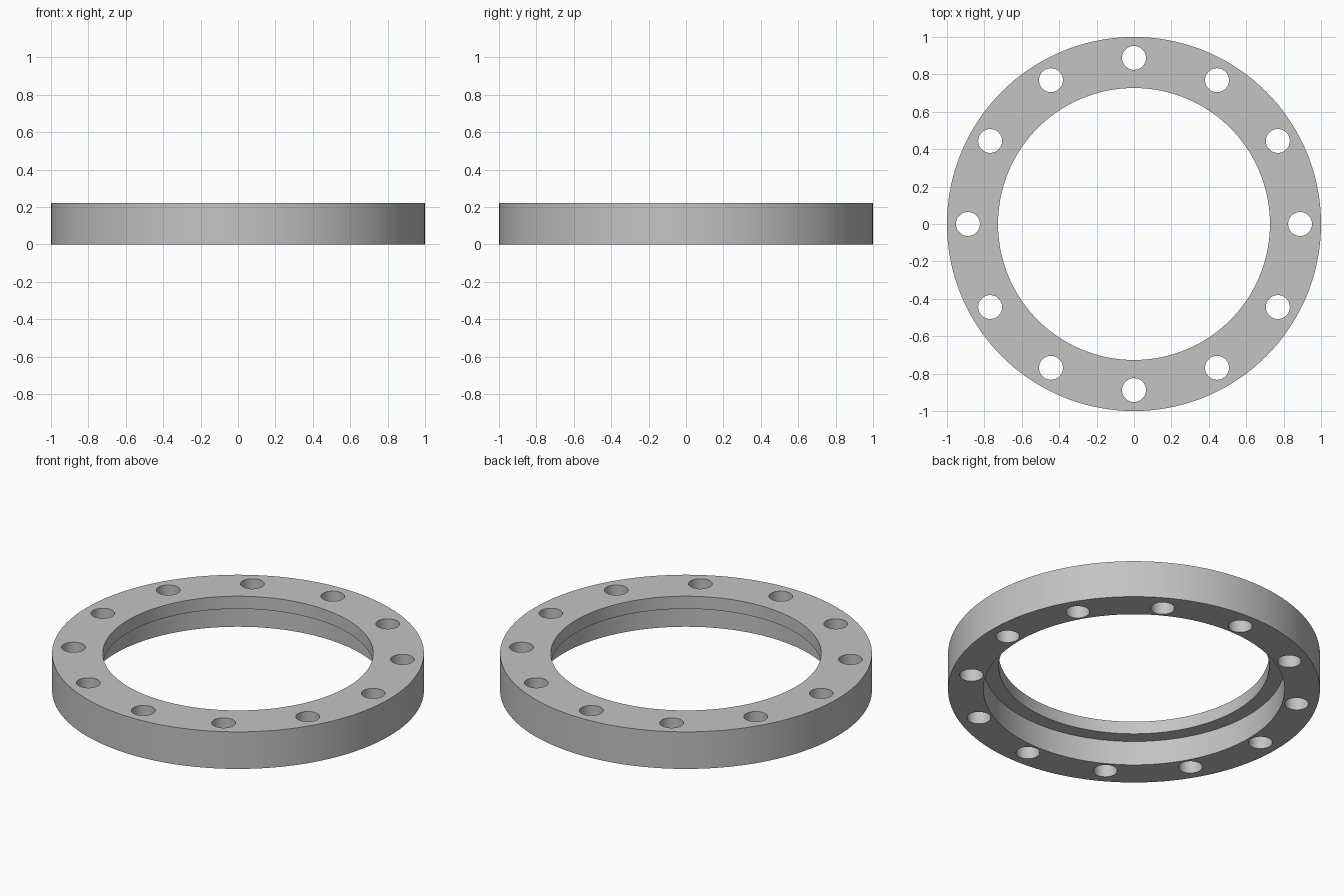
import bpy
import bmesh
from math import cos, sin, tau, radians
from mathutils import Matrix, Vector

cube = bpy.data.objects.get("Cube")
if cube:
    bpy.data.objects.remove(cube, do_unlink=True)

HEIGHT = 0.22
STEP_Z = 0.145          # underside of the inner lip
OUTER_R, LIP_R, RECESS_R = 1.0, 0.727, 0.81
HOLE_R, BOLT_CIRCLE_R, HOLES = 0.064, 0.888, 12
SEGMENTS = 144


def make_material(name, grey):
    mat = bpy.data.materials.new(name)
    mat.use_nodes = True
    colour = (grey, grey, grey, 1)
    mat.diffuse_color = colour
    mat.node_tree.nodes["Principled BSDF"].inputs["Base Color"].default_value = colour
    return mat


def make_object(name, bm, mat):
    bmesh.ops.recalc_face_normals(bm, faces=bm.faces)
    mesh = bpy.data.meshes.new(name)
    bm.to_mesh(mesh)
    bm.free()
    mesh.materials.append(mat)
    obj = bpy.data.objects.new(name, mesh)
    bpy.context.collection.objects.link(obj)
    return obj


metal = make_material("light grey metal", 0.55)

# Flange ring: stepped cross-section turned around z
profile = [(OUTER_R, 0), (OUTER_R, HEIGHT), (LIP_R, HEIGHT),
           (LIP_R, STEP_Z), (RECESS_R, STEP_Z), (RECESS_R, 0)]
bm = bmesh.new()
verts = [bm.verts.new((r, 0, z)) for r, z in profile]
edges = [bm.edges.new((v, verts[i - 1])) for i, v in enumerate(verts)]
bmesh.ops.spin(bm, geom=verts + edges, cent=(0, 0, 0), axis=(0, 0, 1),
               angle=tau, steps=SEGMENTS, use_merge=True)
bmesh.ops.remove_doubles(bm, verts=bm.verts, dist=0.0001)
ring = make_object("flange_ring", bm, metal)

# Bolt holes: a circle of cylinders used as cutter
bm = bmesh.new()
for i in range(HOLES):
    a = tau * i / HOLES
    centre = Vector((BOLT_CIRCLE_R * cos(a), BOLT_CIRCLE_R * sin(a), HEIGHT / 2))
    bmesh.ops.create_cone(bm, cap_ends=True, segments=40, radius1=HOLE_R,
                          radius2=HOLE_R, depth=HEIGHT * 2,
                          matrix=Matrix.Translation(centre))
cutter = make_object("bolt_hole_cutter", bm, metal)

# Cut the holes, then smooth the curved walls
cut = ring.modifiers.new("bolt holes", "BOOLEAN")
cut.operation = "DIFFERENCE"
cut.solver = "EXACT"
cut.object = cutter
bpy.ops.object.select_all(action="DESELECT")
ring.select_set(True)
bpy.context.view_layer.objects.active = ring
bpy.ops.object.modifier_apply(modifier=cut.name)
bpy.data.objects.remove(cutter, do_unlink=True)
bpy.ops.object.shade_smooth_by_angle(angle=radians(30))
